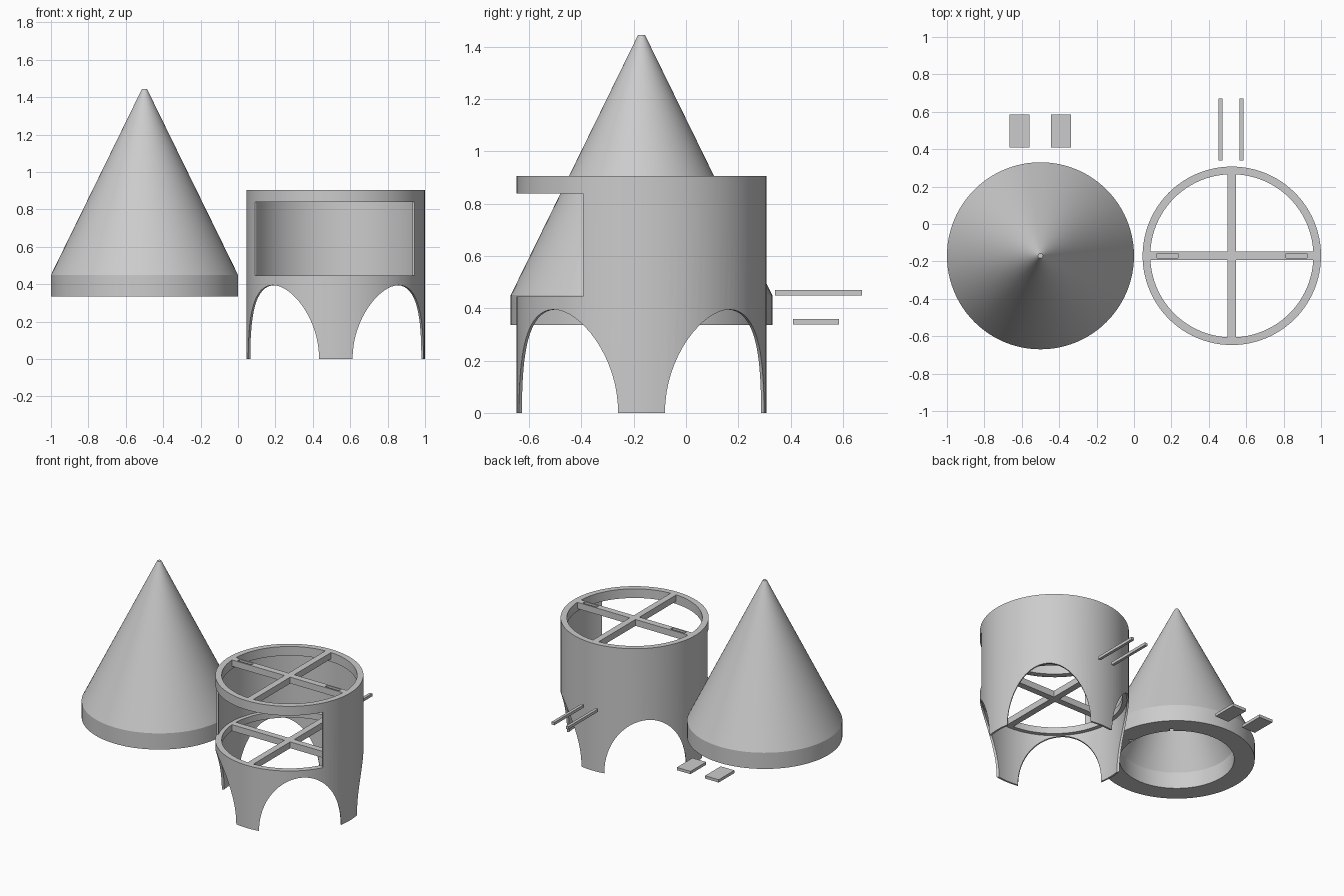
import bpy, bmesh, math
from mathutils import Matrix, Vector

cube = bpy.data.objects.get("Cube")
if cube:
    bpy.data.objects.remove(cube)

grey = bpy.data.materials.new("plain grey")
grey.use_nodes = True
grey.diffuse_color = (0.6, 0.6, 0.6, 1)
grey.node_tree.nodes["Principled BSDF"].inputs["Base Color"].default_value = (0.6, 0.6, 0.6, 1)

BODY = Vector((0.523, -0.17, 0))
CONE = Vector((-0.5, -0.17, 0))
SEGMENTS = 96


def finish(name, bm):
    bmesh.ops.recalc_face_normals(bm, faces=bm.faces)
    mesh = bpy.data.meshes.new(name)
    bm.to_mesh(mesh)
    bm.free()
    mesh.materials.append(grey)
    obj = bpy.data.objects.new(name, mesh)
    bpy.context.collection.objects.link(obj)
    return obj


def lathe(name, profile, centre):
    """Revolve a closed (radius, height) profile about a vertical axis."""
    bm = bmesh.new()
    rings = []
    for i in range(SEGMENTS):
        a = math.tau * i / SEGMENTS
        rings.append([bm.verts.new(centre + Vector((r * math.cos(a), r * math.sin(a), z)))
                      for r, z in profile])
    for i, ring in enumerate(rings):
        after = rings[(i + 1) % SEGMENTS]
        for j in range(len(profile)):
            k = (j + 1) % len(profile)
            bm.faces.new((ring[j], after[j], after[k], ring[k]))
    return finish(name, bm)


def box(name, centre, size, turn=0):
    bm = bmesh.new()
    bmesh.ops.create_cube(bm, size=1)
    bm.transform(Matrix.Translation(centre) @ Matrix.Rotation(turn, 4, 'Z')
                 @ Matrix.Diagonal((*size, 1)))
    return finish(name, bm)


def prism(name, points, offset):
    """Extrude a flat outline along the offset."""
    bm = bmesh.new()
    face = bm.faces.new([bm.verts.new(p) for p in points])
    made = bmesh.ops.extrude_face_region(bm, geom=[face], use_keep_orig=True)
    moved = [v for v in made["geom"] if isinstance(v, bmesh.types.BMVert)]
    bmesh.ops.translate(bm, verts=moved, vec=offset)
    return finish(name, bm)


def cut(obj, cutters):
    for cutter in cutters:
        cutter.hide_render = True
        mod = obj.modifiers.new("cut", 'BOOLEAN')
        mod.operation = 'DIFFERENCE'
        mod.solver = 'EXACT'
        mod.object = cutter
    bpy.context.view_layer.update()
    evaluated = obj.evaluated_get(bpy.context.evaluated_depsgraph_get())
    mesh = bpy.data.meshes.new_from_object(evaluated)
    obj.modifiers.clear()
    obj.data = mesh
    for cutter in cutters:
        bpy.data.objects.remove(cutter)


def smooth(obj):
    bpy.ops.object.select_all(action='DESELECT')
    obj.select_set(True)
    bpy.context.view_layer.objects.active = obj
    bpy.ops.object.shade_smooth_by_angle(angle=math.radians(25))


# Hollow nose cone with locking slots in its collar
nose = lathe("nose_cone", [(0.5, 0.335), (0.5, 0.45), (0.013, 1.445), (0.001, 1.445),
                           (0.001, 1.2), (0.368, 0.45), (0.368, 0.335)], CONE)
slots = []
for degrees, width, height in ((45, 0.025, 0.2), (225, 0.025, 0.2), (0, 0.02, 0.06), (180, 0.02, 0.06)):
    a = math.radians(degrees)
    spot = CONE + Vector((0.375 * math.cos(a), 0.375 * math.sin(a), 0.335))
    slots.append(box("slot_cutter", spot, (0.04, width, height), a))
cut(nose, slots)
smooth(nose)

# Thin tube with wider rings at the top and below the window
R, LIP, WALL = 0.477, 0.436, 0.464
body = lathe("body_tube", [(R, 0), (R, 0.905), (LIP, 0.905), (LIP, 0.84), (WALL, 0.84),
                           (WALL, 0.445), (LIP, 0.445), (LIP, 0.4), (WALL, 0.4), (WALL, 0)], BODY)

# Arches between four legs
cutters = []
for sign in (1, -1):
    across = Vector((1, sign, 0)).normalized()
    along = Vector((-sign, 1, 0)).normalized()
    outline = []
    for i in range(64):
        a = math.tau * i / 64
        outline.append(BODY - along + across * 0.268 * math.cos(a)
                       + Vector((0, 0, 0.395 * math.sin(a))))
    cutters.append(prism("arch_cutter", outline, along * 2))

# Wide front window
sector = [BODY + Vector((0, 0, 0.4455))]
for i in range(9):
    a = math.radians(-155 + 127 * i / 8)
    sector.append(BODY + Vector((0.7 * math.cos(a), 0.7 * math.sin(a), 0.4455)))
cutters.append(prism("window_cutter", sector, Vector((0, 0, 0.394))))
cut(body, cutters)
smooth(body)

# Cross braces inside both rings; the upper one is slotted for the tabs
for level, top in (("upper", 0.905), ("lower", 0.445)):
    middle = BODY + Vector((0, 0, top - 0.0225))
    cross_bar = box(level + "_cross_bar", middle, (0.876, 0.045, 0.045))
    box(level + "_long_bar", middle, (0.045, 0.876, 0.045))
    if level == "upper":
        cut(cross_bar, [box("tab_cutter", middle + Vector((s * 0.345, 0, 0)), (0.112, 0.024, 0.1))
                        for s in (1, -1)])

# Loose tabs and rods behind the main parts
for side, s in (("left", 1), ("right", -1)):
    box(side + "_tab", Vector((-0.502 + s * 0.111, 0.497, 0.348)), (0.107, 0.175, 0.02))
    box(side + "_rod", Vector((0.519 + s * 0.056, 0.506, 0.459)), (0.02, 0.332, 0.02))
